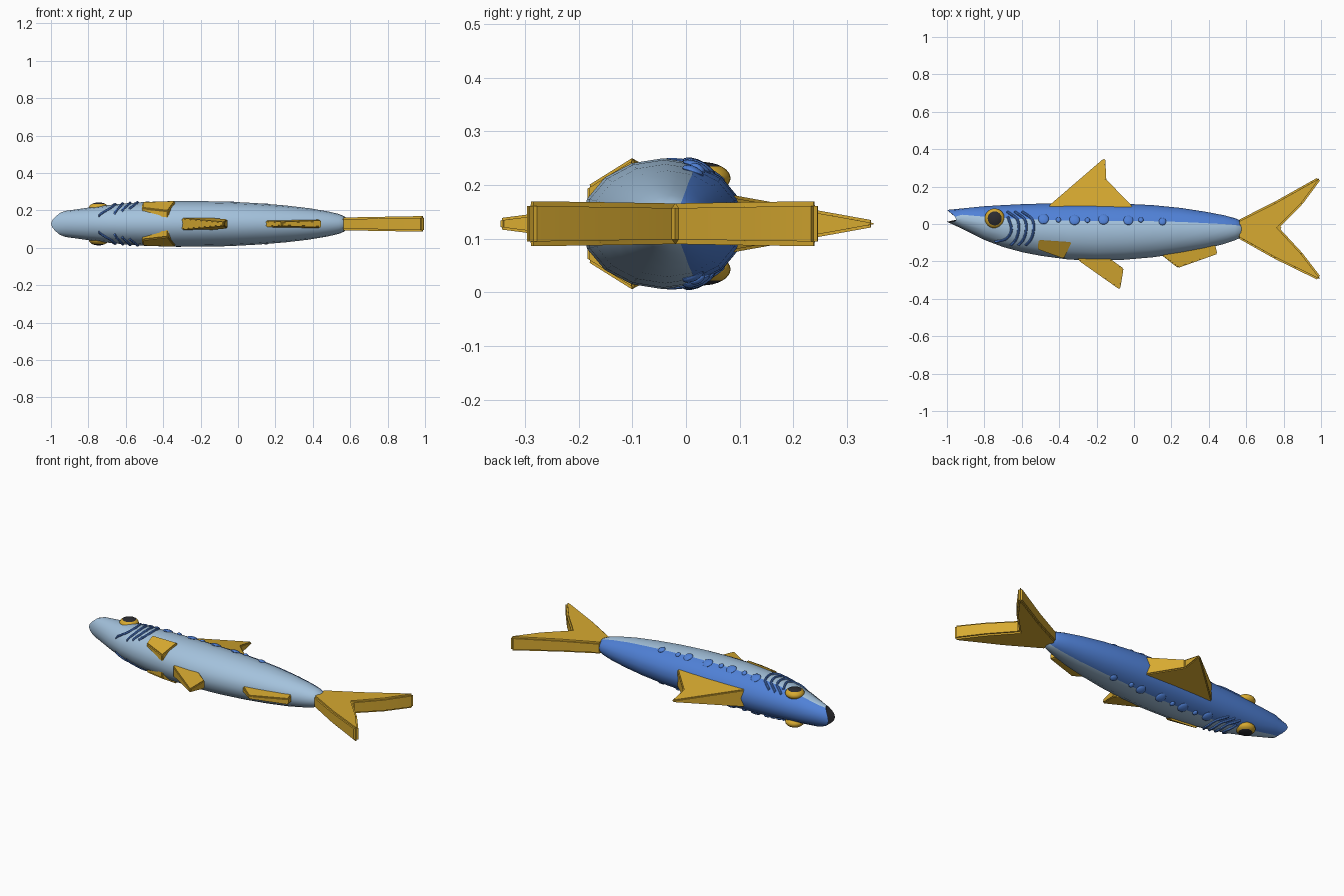
import bpy, bmesh, math
from mathutils import Vector

if "Cube" in bpy.data.objects:
    bpy.data.objects.remove(bpy.data.objects["Cube"])

ZC = 0.128  # mid-plane of the fish, which lies on its side


def material(name, rgb):
    m = bpy.data.materials.new(name)
    m.diffuse_color = (*rgb, 1)
    m.use_nodes = True
    m.node_tree.nodes["Principled BSDF"].inputs["Base Color"].default_value = m.diffuse_color
    return m


SILVER = material("pale steel blue", (0.37, 0.54, 0.72))
BLUE = material("back blue", (0.08, 0.22, 0.68))
GOLD = material("fin gold", (0.68, 0.40, 0.03))
DARK = material("dark", (0.025, 0.025, 0.03))


def finish(bm, name, mats, angle=40):
    bmesh.ops.recalc_face_normals(bm, faces=bm.faces)
    me = bpy.data.meshes.new(name)
    bm.to_mesh(me)
    bm.free()
    for m in mats:
        me.materials.append(m)
    me.shade_smooth()
    me.set_sharp_from_angle(angle=math.radians(angle))
    ob = bpy.data.objects.new(name, me)
    bpy.context.collection.objects.link(ob)
    return ob


# Body stations: x, top y, bottom y, half thickness
ST = [(-1.0, .075, .012, .052), (-.92, .083, -.025, .07), (-.8, .095, -.085, .087),
      (-.7, .101, -.123, .1), (-.6, .106, -.15, .11), (-.5, .109, -.17, .117),
      (-.35, .111, -.19, .122), (-.2, .111, -.196, .122), (-.05, .108, -.191, .119),
      (.1, .101, -.178, .111), (.25, .086, -.156, .099), (.38, .066, -.132, .084),
      (.48, .047, -.107, .067), (.54, .031, -.087, .053), (.57, .018, -.073, .04),
      (.588, -.005, -.05, .02)]


def section(x):
    for a, b in zip(ST, ST[1:]):
        if x <= b[0]:
            t = (x - a[0]) / (b[0] - a[0])
            top, bot, hz = (a[i] + t * (b[i] - a[i]) for i in (1, 2, 3))
            return (top + bot) / 2, (top - bot) / 2, hz


def skin(x, y):
    """Height of the flank above the mid-plane."""
    cy, hy, hz = section(x)
    return hz * math.sqrt(max(0.02, 1 - ((y - cy) / hy) ** 2))


# Body: 16-sided loft with blue back and dark notched mouth
N = 16
bm = bmesh.new()
rings = []
for k, s in enumerate(ST):
    cy, hy, hz = section(s[0])
    ring = []
    for i in range(N):
        a = 2 * math.pi * i / N
        c = math.cos(a) ** 2 if k == 0 else 0   # corners of the mouth set back
        ring.append(bm.verts.new((s[0] + .05 * c, cy + hy * math.sin(a) - .02 * c,
                                  ZC + hz * math.cos(a) * (1 + .15 * c))))
    rings.append(ring)
for r, q in zip(rings, rings[1:]):
    for i in range(N):
        j = (i + 1) % N
        f = bm.faces.new((r[i], r[j], q[j], q[i]))
        f.material_index = 1 if 1 <= i <= 6 else 0
throat = bm.verts.new((-.94, .025, ZC))
for i in range(N):
    bm.faces.new((rings[0][i], rings[0][(i + 1) % N], throat)).material_index = 2
bm.faces.new(rings[-1])
finish(bm, "body", [SILVER, BLUE, DARK], 50)


def plate(name, outline, low, high, bevel):
    """Plate from an outline between two height functions."""
    bm = bmesh.new()
    lo = [bm.verts.new((x, y, low(x, y))) for x, y in outline]
    hi = [bm.verts.new((x, y, high(x, y))) for x, y in outline]
    bm.faces.new(lo)
    bm.faces.new(hi)
    n = len(outline)
    for i in range(n):
        j = (i + 1) % n
        bm.faces.new((lo[i], lo[j], hi[j], hi[i]))
    bmesh.ops.recalc_face_normals(bm, faces=bm.faces)
    bmesh.ops.bevel(bm, geom=list(bm.edges), offset=bevel, segments=2,
                    affect='EDGES', clamp_overlap=True)
    return finish(bm, name, [GOLD])


def fin(name, outline, half, bevel=.005):
    plate(name, outline, lambda x, y: ZC - half(x, y), lambda x, y: ZC + half(x, y), bevel)


# Tail and middle fins
fin("tail_fin", [(.555, .02), (.75, .118), (.985, .25), (1.0, .24), (.9, .105), (.775, -.02),
                 (.9, -.155), (1.0, -.285), (.985, -.3), (.75, -.185), (.555, -.075)],
    lambda x, y: .034 + .018 * (x - .55), .01)
fin("dorsal_fin", [(-.47, .085), (-.162, .35), (-.152, .348), (-.15, .24), (0, .085)],
    lambda x, y: .006 + .18 * (.35 - y))
fin("pelvic_fin", [(-.31, -.17), (-.29, -.2), (-.08, -.348), (-.073, -.343), (-.056, -.238),
                   (-.15, -.17)], lambda x, y: .01 + .13 * (y + .35))
fin("anal_fin", [(.12, -.145), (.235, -.235), (.446, -.16), (.43, -.1)],
    lambda x, y: .01 + .1 * (y + .24))

# Pectoral fins hugging each flank
PEC = [(-.51, -.085), (-.334, -.097), (-.375, -.185), (-.515, -.135)]
for s, side in ((1, "left"), (-1, "right")):
    def out(x, y):
        return ZC + s * min(.127, max(.07, skin(x, y) + .012))
    plate(f"pectoral_fin_{side}", PEC, lambda x, y: out(x, y) - s * .04, out, .005)

# Eyes: flattened domes with a dark pupil cap
for s, side in ((1, "left"), (-1, "right")):
    bm = bmesh.new()
    bmesh.ops.create_uvsphere(bm, u_segments=24, v_segments=16, radius=1)
    for f in bm.faces:
        c = f.calc_center_median()
        f.material_index = 1 if math.hypot(c.x, c.y) < .68 else 0
    for v in bm.verts:
        v.co = Vector((-.745 + .053 * v.co.x, .03 + .053 * v.co.y, ZC + s * .085 + .03 * v.co.z))
    finish(bm, f"eye_{side}", [GOLD, DARK])

# Spots along each flank
SPOTS = [(-.484, .027, .028), (-.404, .022, .014), (-.318, .022, .028), (-.249, .02, .014),
         (-.163, .025, .028), (-.03, .02, .026), (.037, .022, .014), (.152, .013, .02)]
for s, side in ((1, "left"), (-1, "right")):
    bm = bmesh.new()
    for x, y, r in SPOTS:
        vs = bmesh.ops.create_uvsphere(bm, u_segments=14, v_segments=8, radius=1)["verts"]
        for v in vs:
            px, py = x + r * v.co.x, y + r * v.co.y
            v.co = (px, py, ZC + s * skin(px, py) + .009 * v.co.z)
    finish(bm, f"spots_{side}", [BLUE])

# Gill lines: thin tubes following the flank
GILLS = [[(-.675, .04), (-.655, -.03), (-.685, -.08), (-.745, -.095)]]
for dx in (-.08, -.04, 0):
    GILLS.append([(-.6 + dx, .067), (-.545 + dx, .025), (-.537 + dx, -.03),
                  (-.55 + dx, -.08), (-.58 + dx, -.115)])


def smooth_path(p, steps=5):
    """Catmull-Rom samples through the points."""
    p = [Vector(q) for q in p]
    p = [2 * p[0] - p[1]] + p + [2 * p[-1] - p[-2]]
    res = []
    for a, b, c, d in zip(p, p[1:], p[2:], p[3:]):
        for k in range(steps):
            t = k / steps
            res.append(.5 * (2 * b + (c - a) * t + (2 * a - 5 * b + 4 * c - d) * t * t
                             + (3 * b - a - 3 * c + d) * t ** 3))
    return res + [p[-2]]


for s, side in ((1, "left"), (-1, "right")):
    bm = bmesh.new()
    for g in GILLS:
        path = smooth_path(g)
        prev = None
        for k, p in enumerate(path):
            t = (path[min(k + 1, len(path) - 1)] - path[max(k - 1, 0)]).normalized()
            ring = []
            for i in range(8):
                a = math.pi * i / 4
                q = p + Vector((-t.y, t.x)) * .007 * math.cos(a)
                ring.append(bm.verts.new((q.x, q.y, ZC + s * skin(p.x, p.y) + .008 * math.sin(a))))
            if prev:
                for i in range(8):
                    j = (i + 1) % 8
                    bm.faces.new((prev[i], prev[j], ring[j], ring[i]))
            else:
                bm.faces.new(ring)
            prev = ring
        bm.faces.new(prev)
    finish(bm, f"gill_lines_{side}", [BLUE])
